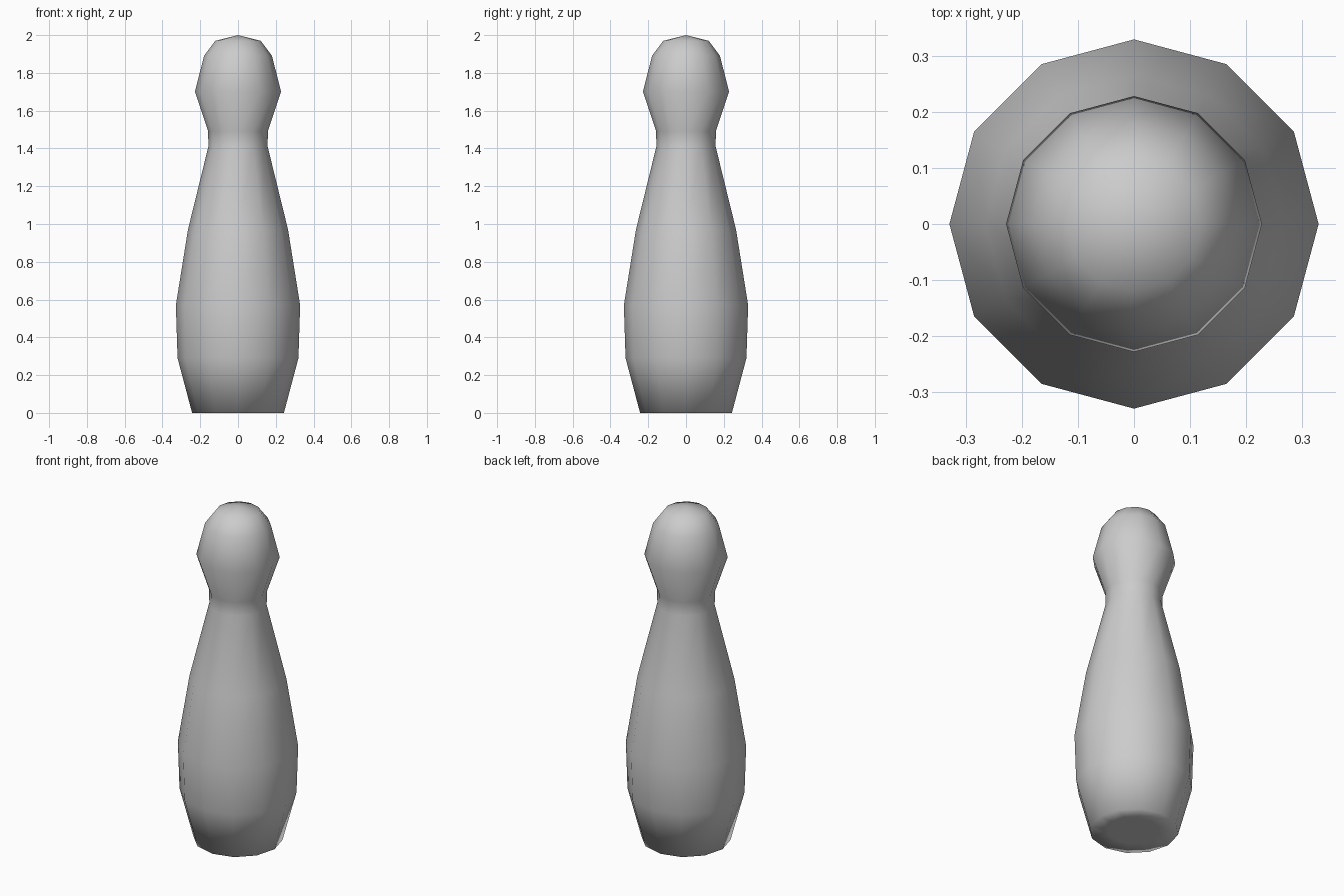
import bpy, bmesh
from math import radians

if "Cube" in bpy.data.objects:
    bpy.data.objects.remove(bpy.data.objects["Cube"])

# Half profile (radius, height) from base centre to crown
profile = [(0, 0), (0.14, 0), (0.243, 0), (0.32, 0.29), (0.329, 0.57),
           (0.265, 0.97), (0.157, 1.41), (0.158, 1.49), (0.228, 1.70),
           (0.18, 1.89), (0.12, 1.97), (0, 2.0)]

# Lathe the profile into a twelve-sided pin
bm = bmesh.new()
verts = [bm.verts.new((r, 0, z)) for r, z in profile]
edges = [bm.edges.new(pair) for pair in zip(verts, verts[1:])]
bmesh.ops.spin(bm, geom=verts + edges, cent=(0, 0, 0), axis=(0, 0, 1),
               angle=radians(360), steps=12, use_merge=False)
bmesh.ops.remove_doubles(bm, verts=bm.verts[:], dist=0.0005)
bmesh.ops.recalc_face_normals(bm, faces=bm.faces[:])

# Smooth shading over the whole body, including the base rim
for face in bm.faces:
    face.smooth = True

mesh = bpy.data.meshes.new("pin_body")
bm.to_mesh(mesh)
bm.free()
bpy.context.collection.objects.link(bpy.data.objects.new("pin_body", mesh))
